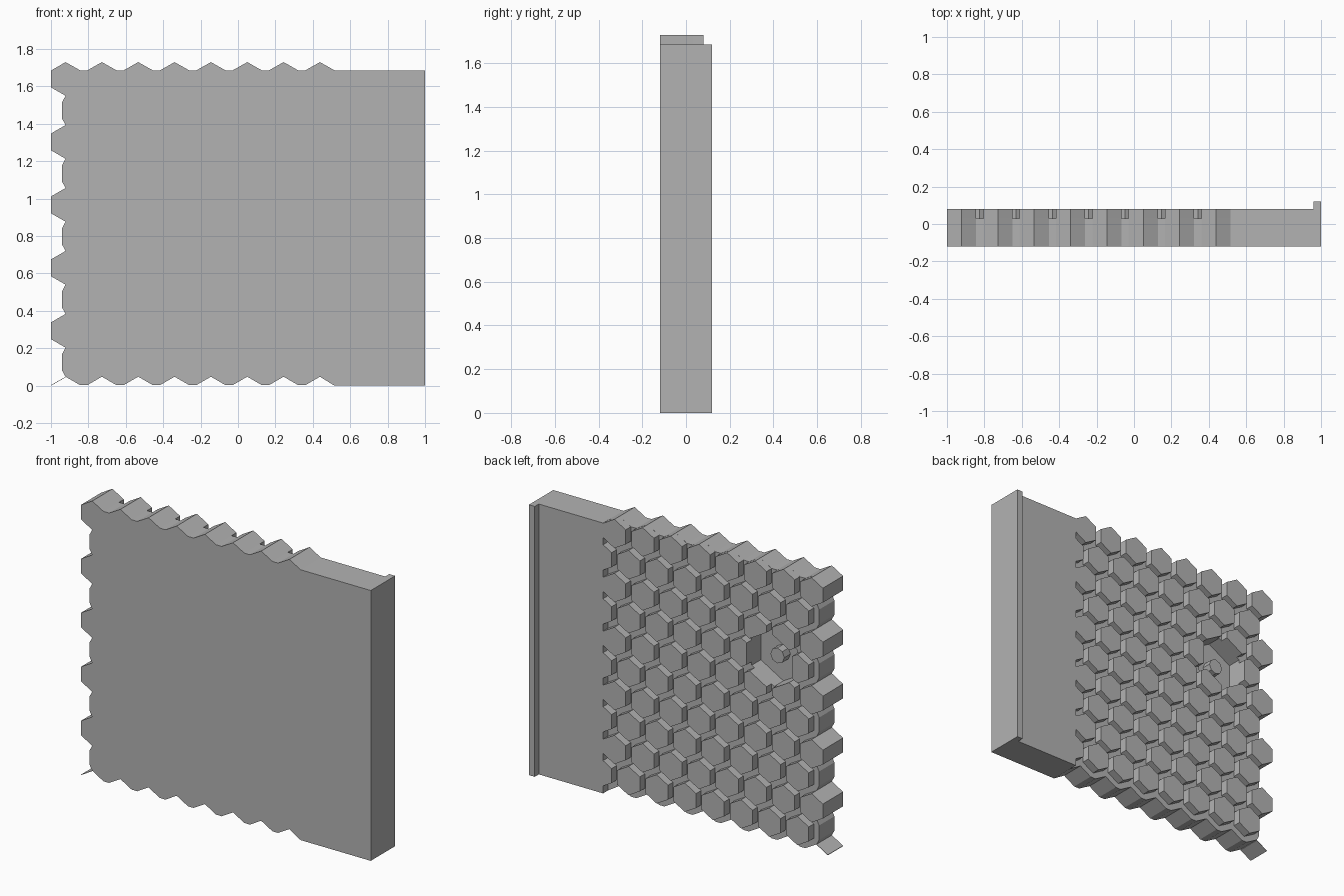
import bpy, bmesh, math

if "Cube" in bpy.data.objects:
    bpy.data.objects.remove(bpy.data.objects["Cube"])

DX, DZ = 0.1943, 0.3366           # column pitch, pitch between rows of one kind
R = 0.09                          # tile corner radius
HW = R * math.cos(math.pi / 6)    # tile half width
FRONT, BED, BACK, LIP = -0.12, 0.03, 0.08, 0.12
X0, TOP, Z_TOP = -0.922, 1.64, 1.686
EDGE = X0 + 7 * DX + HW           # where the tiles meet the plain end

grey = bpy.data.materials.new("grey")
grey.diffuse_color = (0.45, 0.45, 0.45, 1)
grey.use_nodes = True
grey.node_tree.nodes["Principled BSDF"].inputs["Base Color"].default_value = grey.diffuse_color


def prism(bm, pts, y0, y1):
    """Closed prism from an x/z outline, extruded along y."""
    a = [bm.verts.new((x, y0, z)) for x, z in pts]
    b = [bm.verts.new((x, y1, z)) for x, z in pts]
    bm.faces.new(a)
    bm.faces.new(b[::-1])
    for i in range(len(pts)):
        j = (i + 1) % len(pts)
        bm.faces.new((a[i], b[i], b[j], a[j]))


def hexagon(cx, cz, r, n=6):
    return [(cx + r * math.sin(2 * math.pi * i / n), cz + r * math.cos(2 * math.pi * i / n)) for i in range(n)]


def make(name, bm):
    bmesh.ops.recalc_face_normals(bm, faces=bm.faces)
    me = bpy.data.meshes.new(name)
    bm.to_mesh(me)
    bm.free()
    me.materials.append(grey)
    ob = bpy.data.objects.new(name, me)
    bpy.context.collection.objects.link(ob)
    return ob


# Base plate: interlocking outline, clockwise from the lower right
outline = [(1, 0), (EDGE, 0)]
for k in range(7, -1, -1):                       # notches along the bottom
    x = X0 + k * DX
    if k < 7:
        outline.append((x + HW, 0.003))
    outline.append((x, 0.048))
    if k:
        outline.append((x - HW, 0.003))
for k in range(4, -1, -1):                       # steps up the left edge
    zo = TOP - DZ / 2 - k * DZ
    zp = TOP - k * DZ
    outline += [(-0.94, zo - 0.045), (-0.94, zo + 0.045), (X0, zp - R),
                (X0 - HW, zp - R / 2), (X0 - HW, zp + R / 2)]
    if k:
        outline.append((X0, zp + R))
for k in range(8):                               # points along the top
    x = X0 + k * DX
    if k:
        outline.append((x - HW, Z_TOP))
    outline += [(x, TOP + R), (x + HW, Z_TOP)]
outline.append((1, Z_TOP))
bm = bmesh.new()
prism(bm, outline, FRONT, BED)
base = make("base_plate", bm)

# Plain end block and its lip
bm = bmesh.new()
prism(bm, [(EDGE, 0), (EDGE, Z_TOP), (1, Z_TOP), (1, 0)], BED, BACK)
make("end_block", bm)
bm = bmesh.new()
prism(bm, [(0.96, 0), (0.96, Z_TOP), (1, Z_TOP), (1, 0)], BACK, LIP)
make("end_lip", bm)

# Raised hexagonal tiles, leaving one out for the socket
px, pz = X0 + 1.5 * DX, TOP - 1.5 * DZ
bm = bmesh.new()
for row in range(10):
    z = TOP - row * DZ / 2
    odd = row % 2
    for k in range(8 - odd):
        if (row, k) != (3, 1):
            prism(bm, hexagon(X0 + (k + odd / 2) * DX, z, R), BED, BACK)
    if odd:                                      # part tile joining the end block
        x = X0 + 7.5 * DX
        s = R - (x - EDGE) * math.tan(math.pi / 6)
        prism(bm, [(x - HW, z - R / 2), (x - HW, z + R / 2), (EDGE, z + s), (EDGE, z - s)], BED, BACK)
tiles = make("hex_tiles", bm)

# Hexagonal socket with a peg
bm = bmesh.new()
prism(bm, hexagon(px, pz, 0.18), -0.06, 0.2)
cutter = make("socket_cutter", bm)
cutter.hide_render = True
cutter.hide_viewport = True
for ob in (base, tiles):
    m = ob.modifiers.new("socket", 'BOOLEAN')
    m.operation = 'DIFFERENCE'
    m.solver = 'EXACT'
    m.object = cutter
bm = bmesh.new()
prism(bm, hexagon(px, pz, 0.048, 8), -0.07, 0.0)
make("socket_peg", bm)

# Thin flap at the lower left corner
bm = bmesh.new()
prism(bm, [(X0, 0.048), (X0 - HW, 0.003), (X0 - HW, 0.0), (X0, 0.045)], FRONT, BED)
make("corner_flap", bm)
